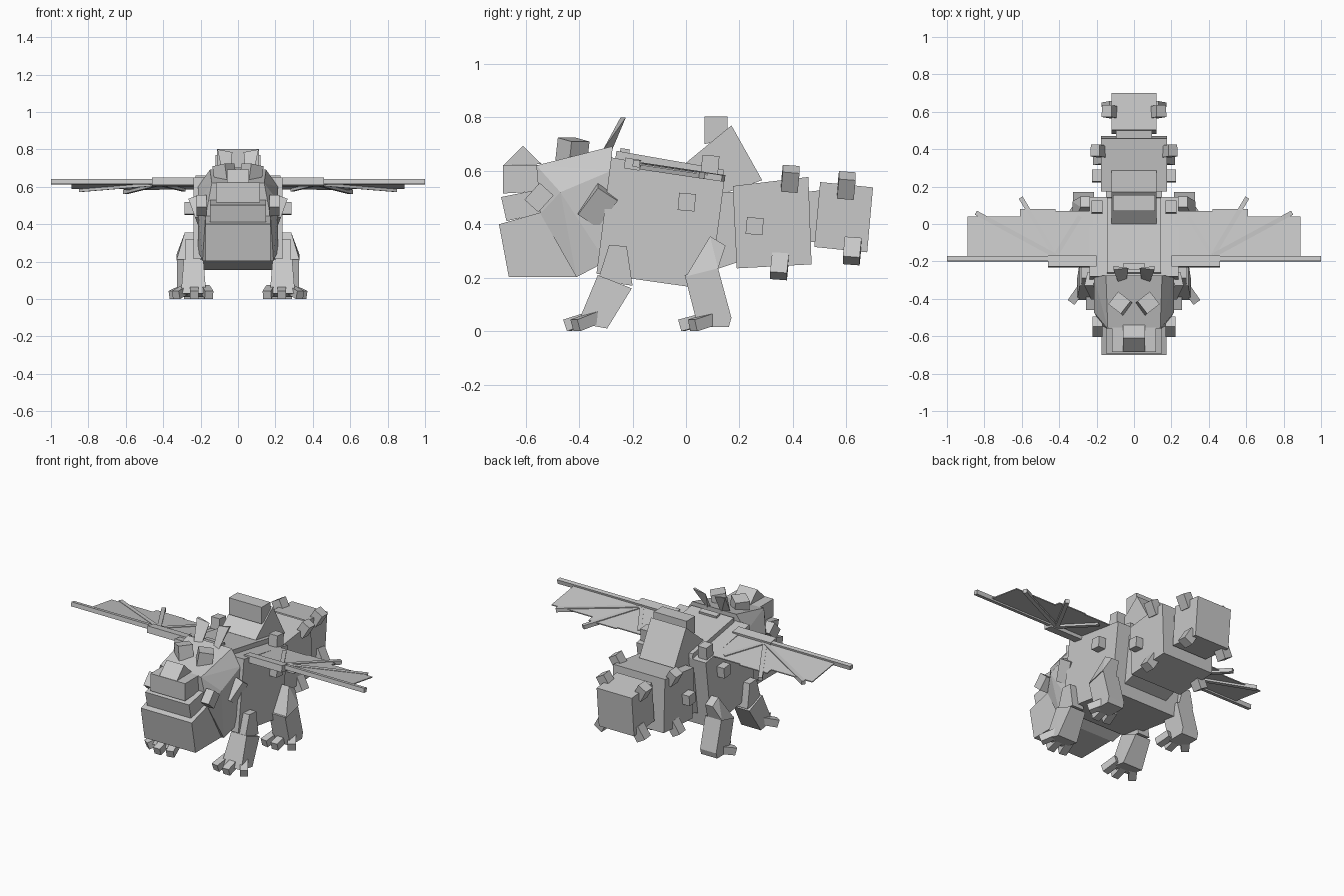
import bpy, bmesh, math
from mathutils import Vector, Euler

cube = bpy.data.objects.get("Cube")
if cube:
    bpy.data.objects.remove(cube, do_unlink=True)

grey = bpy.data.materials.new("stone grey")
grey.use_nodes = True
grey.diffuse_color = (0.58, 0.58, 0.58, 1)
grey.node_tree.nodes["Principled BSDF"].inputs["Base Color"].default_value = (0.58, 0.58, 0.58, 1)


def hull(name, points):
    """Flat-faced convex block around the given corners."""
    bm = bmesh.new()
    for p in points:
        bm.verts.new(p)
    res = bmesh.ops.convex_hull(bm, input=bm.verts[:])
    inside = [g for g in res["geom_interior"] if isinstance(g, bmesh.types.BMVert)]
    if inside:
        bmesh.ops.delete(bm, geom=inside, context='VERTS')
    bmesh.ops.dissolve_limit(bm, angle_limit=0.01, verts=bm.verts[:], edges=bm.edges[:])
    bmesh.ops.recalc_face_normals(bm, faces=bm.faces[:])
    me = bpy.data.meshes.new(name)
    bm.to_mesh(me)
    bm.free()
    me.materials.append(grey)
    ob = bpy.data.objects.new(name, me)
    bpy.context.collection.objects.link(ob)
    return ob


def center(name, profile, hw=None):
    """Symmetric block from (y, z) or (y, z, half width) profile corners."""
    hull(name, [(s * (p[2] if len(p) > 2 else hw), p[0], p[1])
                for p in profile for s in (-1, 1)])


def pair(name, points):
    """Left and right copies of a block."""
    for side, s in (("left", 1), ("right", -1)):
        hull(side + "_" + name, [(s * p[0], p[1], p[2]) for p in points])


def box(c, size, rot=(0, 0, 0)):
    """Corners of a turned box, rotation in degrees."""
    r = Euler([math.radians(a) for a in rot]).to_matrix()
    return [Vector(c) + r @ Vector((i * size[0] / 2, j * size[1] / 2, k * size[2] / 2))
            for i in (-1, 1) for j in (-1, 1) for k in (-1, 1)]


def bar(a, b, w, h):
    """Corners of a beam between two points."""
    a, b = Vector(a), Vector(b)
    q = (b - a).to_track_quat('Y', 'Z')
    return [p + q @ Vector((i * w / 2, 0, k * h / 2))
            for p in (a, b) for i in (-1, 1) for k in (-1, 1)]


def slab(quad, x0, x1):
    """Corners of a side profile extruded between two x positions."""
    return [(x, y, z) for y, z in quad for x in (x0, x1)]


# Body and back plates
center("body", [(-.28, .65), (.145, .575), (.09, .155), (-.335, .215)], .237)
center("back_plate", [(-.26, .675), (.14, .605), (.145, .57), (-.265, .64)], .145)
center("neck_plate", [(-.245, .685), (-.21, .68), (-.215, .65), (-.25, .655)], .06)

# Rump hump and its cap
center("rump_hump", [(0, .63), (.17, .77), (.285, .565), (.1, .5)], .12)
center("rump_cap", [(.07, .803), (.155, .803), (.155, .72), (.07, .70)], .112)

# Tail
center("tail_base", [(.175, .543), (.458, .577), (.47, .25), (.19, .235)], .177)
center("tail_root", [(.08, .52), (.2, .52), (.2, .26), (.08, .22)], .15)
center("tail_joint", [(.44, .52), (.53, .53), (.53, .34), (.44, .33)], .095)
center("tail_tip", [(.502, .558), (.70, .538), (.678, .295), (.48, .315)], .12)

# Head
center("head", [(-.56, .62, .14), (-.275, .692, .15), (-.28, .60, .215), (-.47, .52, .215),
                (-.545, .44, .174), (-.41, .202, .19), (-.30, .26, .215)])
center("lower_jaw", [(-.70, .40), (-.663, .202), (-.41, .202), (-.42, .48), (-.55, .44)], .174)
center("upper_jaw", [(-.692, .502), (-.672, .412), (-.50, .45), (-.50, .54)], .15)
center("snout", [(-.685, .622), (-.50, .622), (-.44, .53), (-.685, .515)], .118)
center("nose_ridge", [(-.682, .622), (-.61, .693), (-.54, .625)], .06)
pair("brow_block", box((.072, -.425, .675), (.085, .085, .085), (0, 10, 38)))
pair("cheek_spike", box((.195, -.55, .50), (.055, .07, .085), (-42, 0, 0)))
pair("horn", [(.04, -.30, .675), (.085, -.31, .68), (.03, -.235, .785),
              (.11, -.225, .80), (.11, -.245, .80), (.045, -.28, .67)])
pair("jowl", box((.215, -.33, .47), (.05, .09, .13), (-35, 20, 0)))

# Spikes: name, centre, size
spikes = [("body_side_spike", (.255, .003, .483), (.06, .063, .065)),
          ("body_top_spike", (.197, .09, .62), (.058, .064, .075)),
          ("tail_upper_spike", (.187, .39, .57), (.055, .063, .085)),
          ("tail_lower_spike", (.175, .35, .243), (.055, .063, .085)),
          ("tail_side_spike", (.195, .257, .393), (.06, .063, .063)),
          ("tip_upper_spike", (.125, .60, .545), (.06, .063, .085)),
          ("tip_lower_spike", (.125, .622, .30), (.06, .063, .085))]
for name, c, size in spikes:
    turn = 30 if "upper" in name else -30 if "lower" in name else 0
    pair(name, box(c, size, (-5, turn, 0)))


# Wings, sloping down toward the tail
def wing_z(y):
    return .625 - .15 * (y + .18)


pair("wing_arm", box((.33, -.20, .625), (.26, .06, .04), (-9, 0, 0)))
pair("wing_spar", box((.71, -.186, .627), (.58, .026, .026), (-9, 0, 0)))
for name, x0, x1, y1 in (("inner", .22, .42, .07), ("middle", .42, .61, .08), ("outer", .61, .89, .04)):
    pair(name + "_membrane", [(x, y, wing_z(y) + dz) for x in (x0, x1)
                              for y in (-.18, y1) for dz in (-.003, .003)])
for name, x, y in (("inner", .29, .04), ("middle", .605, .14), ("outer", .845, .06)):
    pair(name + "_wing_finger", bar((.42, -.17, wing_z(-.17) - .005),
                                    (x, y, wing_z(y) - .005), .024, .024))

# Front legs and toes
pair("front_thigh", slab([(-.288, .322), (-.222, .318), (-.20, .17), (-.33, .19)], .20, .28))
pair("front_shin", [(x, -.33, .21) for x in (.185, .29)] + [(x, -.203, .16) for x in (.185, .29)]
     + [(x, -.405, .03) for x in (.17, .305)] + [(x, -.295, .01) for x in (.17, .305)])
for i, (x, y, a) in enumerate(((.165, -.395, 12), (.235, -.405, 0), (.305, -.375, -35))):
    pair(f"front_toe_{i + 1}", box((x, y, .037), (.045, .10, .045), (18, 0, -a)))

# Hind legs and toes
pair("hind_thigh", [(x, y, z) for y, z in ((.09, .355), (.148, .32)) for x in (.235, .285)]
     + [(x, y, z) for y, z in ((0, .205), (.12, .235)) for x in (.23, .33)])
pair("hind_shin", slab([(-.005, .21), (.12, .235), (.17, .05), (.16, .015), (.045, .015)], .215, .325))
for i, (x, y, a) in enumerate(((.20, .025, 12), (.265, .02, 0), (.325, .06, -35))):
    pair(f"hind_toe_{i + 1}", box((x, y, .033), (.045, .09, .045), (15, 0, -a)))
